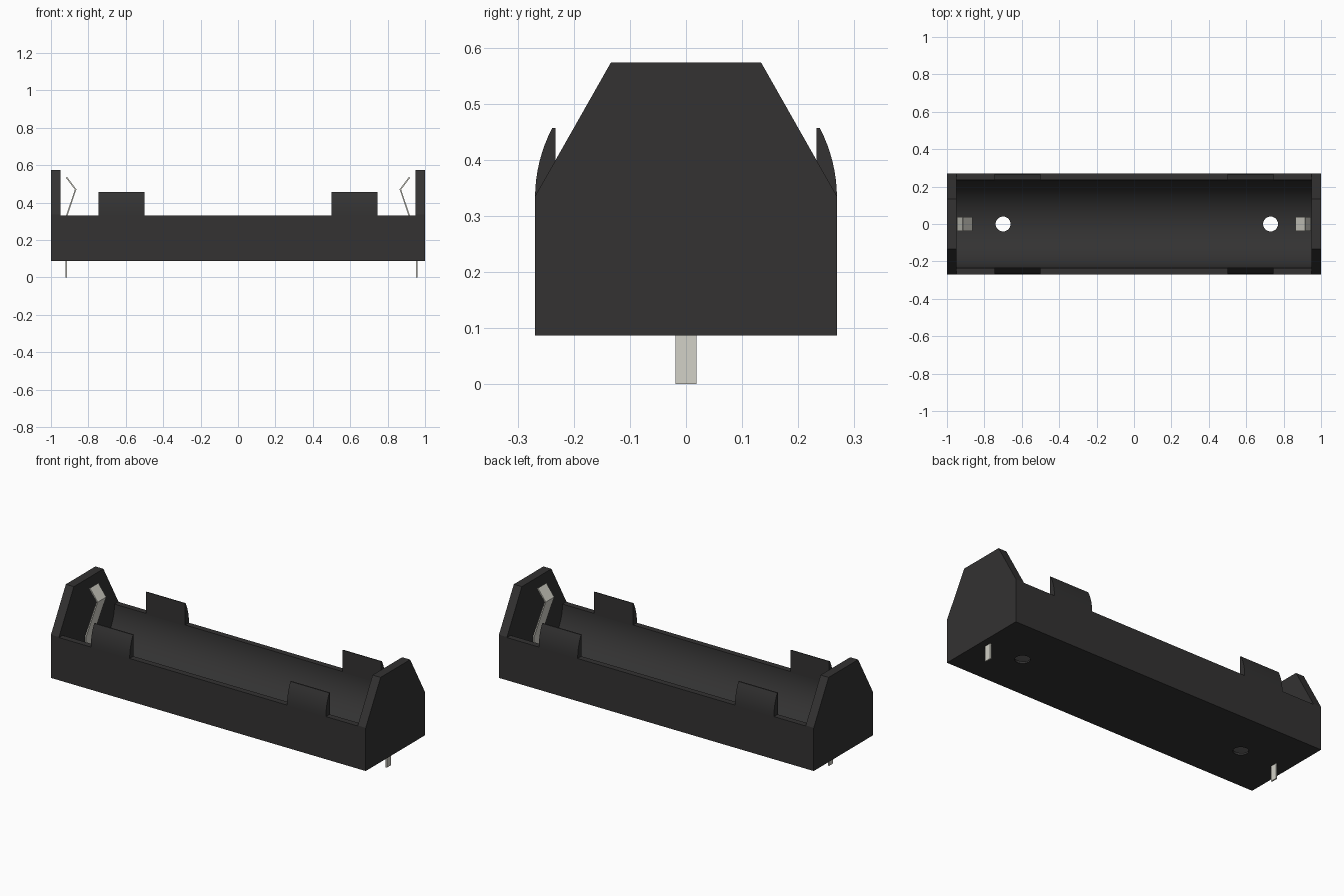
import bpy
import bmesh
from math import sin, cos, pi, radians
from mathutils import Matrix

if "Cube" in bpy.data.objects:
    bpy.data.objects.remove(bpy.data.objects["Cube"])

HALF_W, INNER_R, BASE, RIM = 0.269, 0.235, 0.087, 0.332
INNER_X = 0.949


def material(name, rgb):
    m = bpy.data.materials.new(name)
    m.use_nodes = True
    m.diffuse_color = (*rgb, 1)
    m.node_tree.nodes["Principled BSDF"].inputs["Base Color"].default_value = (*rgb, 1)
    return m


black = material("black plastic", (0.033, 0.032, 0.032))
steel = material("pin metal", (0.645, 0.638, 0.572))


def finish(name, bm, mat):
    bmesh.ops.recalc_face_normals(bm, faces=bm.faces)
    mesh = bpy.data.meshes.new(name)
    bm.to_mesh(mesh)
    bm.free()
    if mat:
        mesh.materials.append(mat)
    ob = bpy.data.objects.new(name, mesh)
    bpy.context.collection.objects.link(ob)
    return ob


def select(ob):
    bpy.ops.object.select_all(action="DESELECT")
    ob.select_set(True)
    bpy.context.view_layer.objects.active = ob


def smooth(ob):
    select(ob)
    bpy.ops.object.shade_smooth_by_angle(angle=radians(30))


def extrude_x(name, profile, x0, x1, mat=black):
    """Extrude a closed (y, z) profile along x."""
    bm = bmesh.new()
    face = bm.faces.new([bm.verts.new((x0, y, z)) for y, z in profile])
    new = bmesh.ops.extrude_face_region(bm, geom=[face])["geom"]
    bmesh.ops.translate(bm, vec=(x1 - x0, 0, 0),
                        verts=[v for v in new if isinstance(v, bmesh.types.BMVert)])
    return finish(name, bm, mat)


# Trough: box outside, half round channel inside
arc = [(-INNER_R * cos(pi * i / 48), RIM - INNER_R * sin(pi * i / 48)) for i in range(49)]
outer = [(HALF_W, RIM), (HALF_W, BASE), (-HALF_W, BASE), (-HALF_W, RIM)]
trough = extrude_x("trough", arc + outer, -INNER_X, INNER_X)

# Round holes through the floor
for x in (-0.70, 0.73):
    bm = bmesh.new()
    bmesh.ops.create_cone(bm, cap_ends=True, segments=32, radius1=0.04, radius2=0.04,
                          depth=0.2, matrix=Matrix.Translation((x, 0, 0.1)))
    cutter = finish("hole_cutter", bm, None)
    mod = trough.modifiers.new("hole", "BOOLEAN")
    mod.operation = "DIFFERENCE"
    mod.solver = "EXACT"
    mod.object = cutter
    select(trough)
    bpy.ops.object.modifier_apply(modifier=mod.name)
    bpy.data.objects.remove(cutter)
smooth(trough)

# End walls with sloping shoulders
right_half = [(HALF_W, BASE), (HALF_W, 0.335), (0.134, 0.573)]
wall = right_half + [(-y, z) for y, z in reversed(right_half)]
for side, s in (("left", 1), ("right", -1)):
    extrude_x(side + "_end_wall", wall, s * INNER_X, s)

# Curved retaining clips on the long sides
curve = [(HALF_W * cos(a), RIM + HALF_W * sin(a))
         for a in (radians(27.5) * i / 8 for i in range(9))]
for place, sy in (("front", -1), ("back", 1)):
    for side, sx in (("left", 1), ("right", -1)):
        clip = [(sy * y, z) for y, z in curve + [(0.233, 0.457), (0.233, RIM - 0.005)]]
        smooth(extrude_x(f"{place}_{side}_clip", clip, sx * 0.5, sx * 0.747))


def strip(name, path, width):
    """Bent sheet metal strip following an (x, z) path."""
    bm = bmesh.new()
    rows = [[bm.verts.new((x, y, z)) for y in (-width / 2, width / 2)] for x, z in path]
    for a, b in zip(rows, rows[1:]):
        bm.faces.new((a[0], a[1], b[1], b[0]))
    ob = finish(name, bm, steel)
    mod = ob.modifiers.new("thickness", "SOLIDIFY")
    mod.thickness = 0.008
    mod.offset = 0


# Spring contacts and solder pins
spring = [(0.917, 0.535), (0.868, 0.47), (0.943, 0.25), (0.943, 0.1)]
for side, s, pin_x in (("left", 1, 0.955), ("right", -1, -0.918)):
    strip(side + "_spring_contact", [(s * x, z) for x, z in spring], 0.076)
    strip(side + "_solder_pin", [(pin_x, 0.1), (pin_x, 0)], 0.038)
